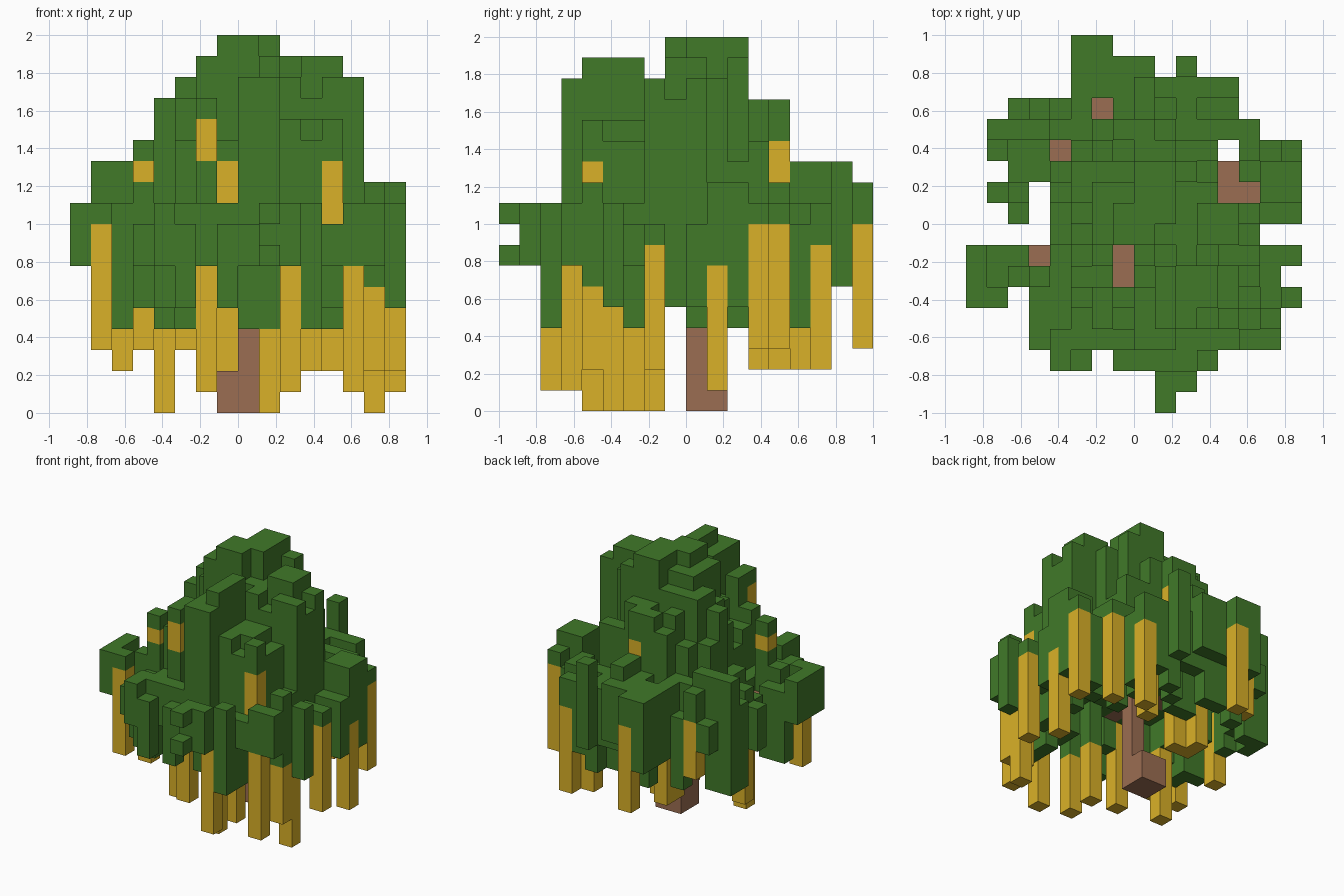
import bpy
import bmesh
import random
from mathutils import Vector

random.seed(7)
CELL = 1 / 9  # size of one cube

old = bpy.data.objects.get("Cube")
if old:
    bpy.data.objects.remove(old, do_unlink=True)


def make_material(name, colour):
    material = bpy.data.materials.new(name)
    material.use_nodes = True
    material.diffuse_color = (*colour, 1)
    shader = material.node_tree.nodes["Principled BSDF"]
    shader.inputs["Base Color"].default_value = (*colour, 1)
    shader.inputs["Roughness"].default_value = 1
    return material


LEAF = make_material("leaf green", (0.052, 0.192, 0.022))
STRAND = make_material("strand yellow", (0.7, 0.44, 0.021))
BARK = make_material("bark brown", (0.33, 0.155, 0.085))

cells = {}  # grid position -> part name


def fill(part, xs, ys, zs):
    """Fill a block of cubes; each range runs from its start up to its end."""
    for x in range(*xs):
        for y in range(*ys):
            for z in range(*zs):
                cells[x, y, z] = part


def column(part, x, y, bottom, top):
    fill(part, (x, x + 1), (y, y + 1), (bottom, top))


def clear(x, y, bottom, top):
    for z in range(bottom, top):
        cells.pop((x, y, z), None)


# Footprint of the drooping skirt: spans along x, row by row from front to back
ROWS = [
    [(1, 2)], [(1, 3)], [(-4, -2), (-1, 4)], [(-5, 7)], [(-5, 7)],
    [(-8, -6), (-4, 8)], [(-8, 7)], [(-8, 8)], [(-4, 6)],
    [(-6, -5), (-4, 8)], [(-7, -5), (-4, 8)], [(-6, 8)], [(-7, 4), (5, 8)],
    [(-7, 6)], [(-6, 5)], [(-3, 5)], [(-3, 1), (2, 3)], [(-3, -1)],
]
footprint = {(x, row - 9) for row, spans in enumerate(ROWS)
             for a, b in spans for x in range(a, b)}
LIFTED = {-5: 5, -2: 7, -1: 5}  # higher hem along the front, by x


def is_rim(x, y):
    return any((x + i, y + j) not in footprint
               for i in (-1, 0, 1) for j in (-1, 0, 1))


# Skirt of leaves: long curtains on the rim, a thin roof inside
for x, y in sorted(footprint):
    top = random.choice((8, 9, 9, 10)) + (y > 3)
    if is_rim(x, y):
        bottom = random.choice((4, 4, 5, 6, 7))
        top = max(top, 9)
    else:
        bottom = random.choice((4, 5, 7, 7, 8, 8))
        if abs(x) < 4 and abs(y) < 4:
            bottom = 7
    if x == -8 or y < -7:
        bottom, top = 7, 10
    elif x == 7:
        bottom = max(bottom, 5)
    elif y > 6:
        bottom = max(bottom, 6)
    elif y < -3:
        bottom = max(bottom, LIFTED.get(x, 4))
    column("foliage", x, y, bottom, max(bottom + 1, min(top, bottom + 6)))
clear(1, -9, 8, 9)

# Crown: overlapping blocks given as x range, y range and top
CROWN = [
    ((-3, 5), (-4, 4), 13), ((-2, 3), (-2, 3), 16), ((-4, -3), (1, 3), 15),
    ((-3, -2), (0, 3), 16), ((0, 2), (-6, -2), 16), ((1, 2), (-5, -2), 17),
    ((-2, 0), (-1, 2), 17), ((2, 5), (-5, -2), 14), ((2, 5), (-2, 2), 16),
    ((3, 5), (-1, 1), 17), ((2, 3), (2, 3), 17), ((5, 6), (-2, 1), 16),
    ((-2, 2), (3, 4), 15), ((-2, 1), (4, 5), 15),
    ((0, 2), (0, 3), 18), ((-1, 1), (-1, 1), 18),
    ((-5, -4), (-3, -1), 13), ((-2, -1), (-5, -3), 15),
    ((-7, -4), (4, 5), 12), ((-3, 1), (5, 8), 11), ((0, 1), (5, 7), 12),
    ((2, 3), (7, 8), 12), ((-3, -1), (8, 9), 11),
    ((6, 8), (1, 3), 11), ((6, 7), (-5, -4), 11), ((-4, 0), (-6, -5), 10),
]
heights = {}
for xs, ys, top in CROWN:
    for x in range(*xs):
        for y in range(*ys):
            heights[x, y] = max(top, heights.get((x, y), 0))
for (x, y), top in heights.items():
    if 12 < top < 17 and random.random() < 0.25:
        top -= random.choice((1, 1, 2))
    column("foliage", x, y, 8, top)
clear(4, 3, 0, 18)

# Gaps in the leaves that show branches
GAPS = [(-2, 5), (-4, 3), (4, 2), (4, 1), (5, 1), (-5, -2), (-1, -2), (-1, -3)]
for x, y in GAPS:
    clear(x, y, 4, 18)
    column("trunk", x, y, 7, 11 if x == -1 else 8)

# Trunk and inner boughs
fill("trunk", (-1, 1), (0, 2), (0, 2))
column("trunk", 0, 0, 0, 10)
fill("trunk", (1, 5), (1, 2), (7, 8))
fill("trunk", (-4, 0), (0, 1), (7, 8))
fill("trunk", (-2, -1), (1, 5), (7, 8))

# Hanging strands: x, y, bottom, top
STRANDS = [
    (6, -4, 0, 5), (6, -5, 2, 6), (5, -6, 1, 7), (5, -5, 2, 7), (2, -7, 1, 7),
    (1, -5, 0, 4), (1, -3, 0, 4), (7, -2, 2, 8), (7, 1, 1, 7), (7, 3, 3, 9),
    (5, 4, 3, 9), (4, 6, 2, 8), (3, 5, 2, 5), (-2, 3, 2, 9), (-2, 4, 2, 9),
    (-2, 8, 3, 9), (-5, 5, 5, 9), (-6, 1, 2, 7), (-7, -4, 3, 9),
    (-2, -4, 1, 7), (-4, -2, 0, 5), (-5, -4, 3, 5), (-3, -3, 3, 5),
    (-1, 3, 2, 7),
]
for x, y, bottom, top in STRANDS:
    clear(x, y, 0, bottom)
    column("strands", x, y, bottom, top)
    column("foliage", x, y, top, max(top + 1, 9))

# Short strands tucked into the crown
for x, y, bottom, top in ((-5, -3, 11, 12), (-2, -5, 12, 14), (-1, -4, 10, 12),
                          (4, -5, 9, 12), (0, 4, 10, 13)):
    column("strands", x, y, bottom, top)
    column("foliage", x, y, 8, bottom)
    column("foliage", x, y, top, top + 1)

SIDES = [Vector(side) for side in
         ((1, 0, 0), (-1, 0, 0), (0, 1, 0), (0, -1, 0), (0, 0, 1), (0, 0, -1))]


def build(part, material):
    """Make one mesh from the open faces of a part's cubes."""
    bm = bmesh.new()
    for cell, owner in cells.items():
        if owner != part:
            continue
        centre = Vector(cell) + Vector((0.5, 0.5, 0.5))
        for side in SIDES:
            if tuple(int(c) for c in Vector(cell) + side) in cells:
                continue
            u = Vector((side.y, side.z, side.x)) / 2
            v = side.cross(u)
            middle = centre + side / 2
            corners = (-u - v, u - v, u + v, v - u)
            bm.faces.new([bm.verts.new((middle + c) * CELL) for c in corners])
    bmesh.ops.remove_doubles(bm, verts=bm.verts, dist=CELL / 100)
    mesh = bpy.data.meshes.new(part)
    bm.to_mesh(mesh)
    bm.free()
    mesh.materials.append(material)
    bpy.context.collection.objects.link(bpy.data.objects.new(part, mesh))


build("foliage", LEAF)
build("strands", STRAND)
build("trunk", BARK)
